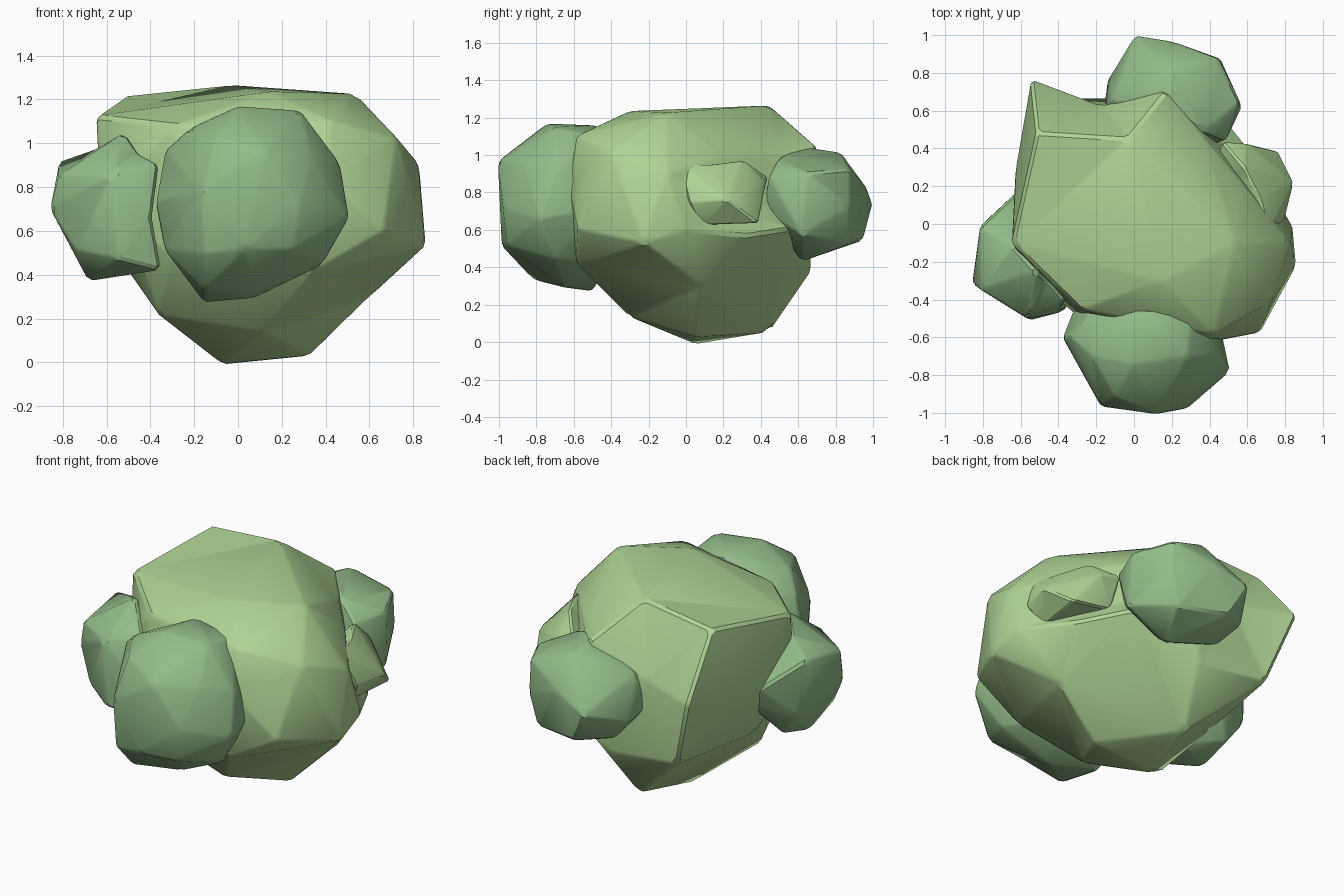
import bpy, bmesh, math
from mathutils import Vector


def material(name, rgb):
    m = bpy.data.materials.new(name)
    m.diffuse_color = (*rgb, 1)
    return m


def lump(name, pts, centre, mat, width, grow=1.03):
    """Facetted clump: topology from a hull of directions, real radii put back."""
    c = Vector(centre)
    bm = bmesh.new()
    real = {}
    for p in pts:
        v = bm.verts.new((Vector(p) - c).normalized())
        real[v] = c + (Vector(p) - c) * grow
    bmesh.ops.convex_hull(bm, input=list(bm.verts))
    for v in list(bm.verts):
        if v.link_faces:
            v.co = real[v]
        else:
            bm.verts.remove(v)
    bmesh.ops.recalc_face_normals(bm, faces=bm.faces)
    me = bpy.data.meshes.new(name)
    bm.to_mesh(me)
    bm.free()
    ob = bpy.data.objects.new(name, me)
    bpy.context.collection.objects.link(ob)
    me.materials.append(mat)
    # narrow chamfer along every edge
    b = ob.modifiers.new("chamfer", 'BEVEL')
    b.width = width
    b.segments = 1
    b.limit_method = 'NONE'
    bpy.ops.object.select_all(action='DESELECT')
    ob.select_set(True)
    bpy.context.view_layer.objects.active = ob
    bpy.ops.object.modifier_apply(modifier=b.name)
    bpy.ops.object.shade_smooth_by_angle(angle=math.radians(30))
    return ob


light = material("light_leaf", (0.43, 0.66, 0.30))
dark = material("dark_leaf", (0.29, 0.5, 0.25))

# large central clump
lump("main_foliage", [
    # top and back ridge
    (-.03, .45, 1.26), (-.51, .48, 1.21), (-.64, -.1, 1.12), (-.28, -.45, 1.08),
    (.15, -.3, 1.23), (.53, -.1, 1.22), (.17, .7, 1.04), (.38, .44, 1.0),
    # back
    (-.54, .76, .86), (-.17, .62, .86), (-.4, .66, .43), (.08, .66, .38),
    # left
    (-.62, .3, .78), (-.62, -.15, .72), (-.5, .05, .42), (-.48, -.32, .6),
    # front
    (-.3, -.48, .5), (.4, -.62, .85), (.42, -.58, 1.1), (.35, -.58, .42),
    # right, with the ledge under the sprout
    (.66, -.57, .6), (.72, -.4, 1.02), (.85, -.22, .53), (.82, -.1, .9),
    (.83, 0, .6), (.66, .33, .57), (.46, .58, .61), (.55, .3, .7),
    (.38, .52, .73), (.58, .2, .98), (.6, .08, .3),
    # bottom
    (-.36, -.2, .22), (.12, -.3, .14), (-.07, .05, -.005), (.33, .05, .035), (0, .44, .06),
], (.05, .05, .65), light, .016, 1.01)

# small clump on the right side
lump("side_sprout", [
    (.71, -.03, .95), (.47, .43, .88), (.58, .3, .97), (.84, .22, .76), (.72, .08, .63),
    (.76, .38, .64), (.79, .02, .75), (.6, .42, .85), (.4, .2, .75), (.5, .38, .68),
    (.45, .08, .72), (.66, .15, .95),
], (.6, .22, .78), light, .01)

# front clump
lump("front_foliage", [
    (0, -.74, 1.16), (.28, -.7, 1.14), (.05, -.47, 1.15), (-.22, -.7, 1.06),
    (-.33, -.6, .96), (-.37, -.6, .73), (-.33, -.67, .52), (-.15, -.5, .28),
    (-.15, -.81, .34), (.03, -.98, .52), (-.15, -.96, .5), (.25, -.95, .52),
    (.12, -1, .96), (.28, -.97, .72), (-.17, -.96, .78), (.46, -.7, .9),
    (.5, -.78, .66), (.38, -.7, .45), (.07, -.65, .3), (.33, -.86, .94),
    (-.1, -.91, 1.03), (.1, -.35, .7), (.44, -.5, .7), (.3, -.48, 1.1),
    (-.22, -.46, .98), (-.3, -.42, .65), (.25, -.42, .42),
], (.06, -.66, .72), dark, .014, 1.02)

# left clump with its upright point
lump("left_foliage", [
    (-.81, -.02, .91), (-.64, -.12, .97), (-.52, -.25, 1.04), (-.46, -.3, .95),
    (-.37, -.4, .9), (-.57, -.49, .86), (-.55, -.5, .48), (-.36, -.44, .43),
    (-.68, -.22, .38), (-.85, -.31, .7), (-.74, -.38, .52), (-.62, .16, .75),
    (-.77, .02, .58), (-.81, -.34, .85), (-.4, -.46, .66), (-.42, -.1, .7),
    (-.48, -.15, .42), (-.67, 0, .44), (-.52, .12, .62),
], (-.6, -.18, .7), dark, .013)

# back clump
lump("back_foliage", [
    (.18, .62, 1.04), (.2, .82, 1.01), (.44, .87, .92), (.01, .99, .74),
    (.1, .94, .55), (.4, .86, .53), (.3, .62, .44), (-.13, .76, .65),
    (-.11, .65, .9), (.55, .65, .9), (.48, .45, .88), (.56, .62, .58),
    (.4, .42, .7), (.2, .96, .82), (.45, .87, .72), (0, .7, .5), (.1, .45, .8),
    (-.15, .6, .7), (.36, .5, .98),
], (.22, .7, .75), dark, .013)
